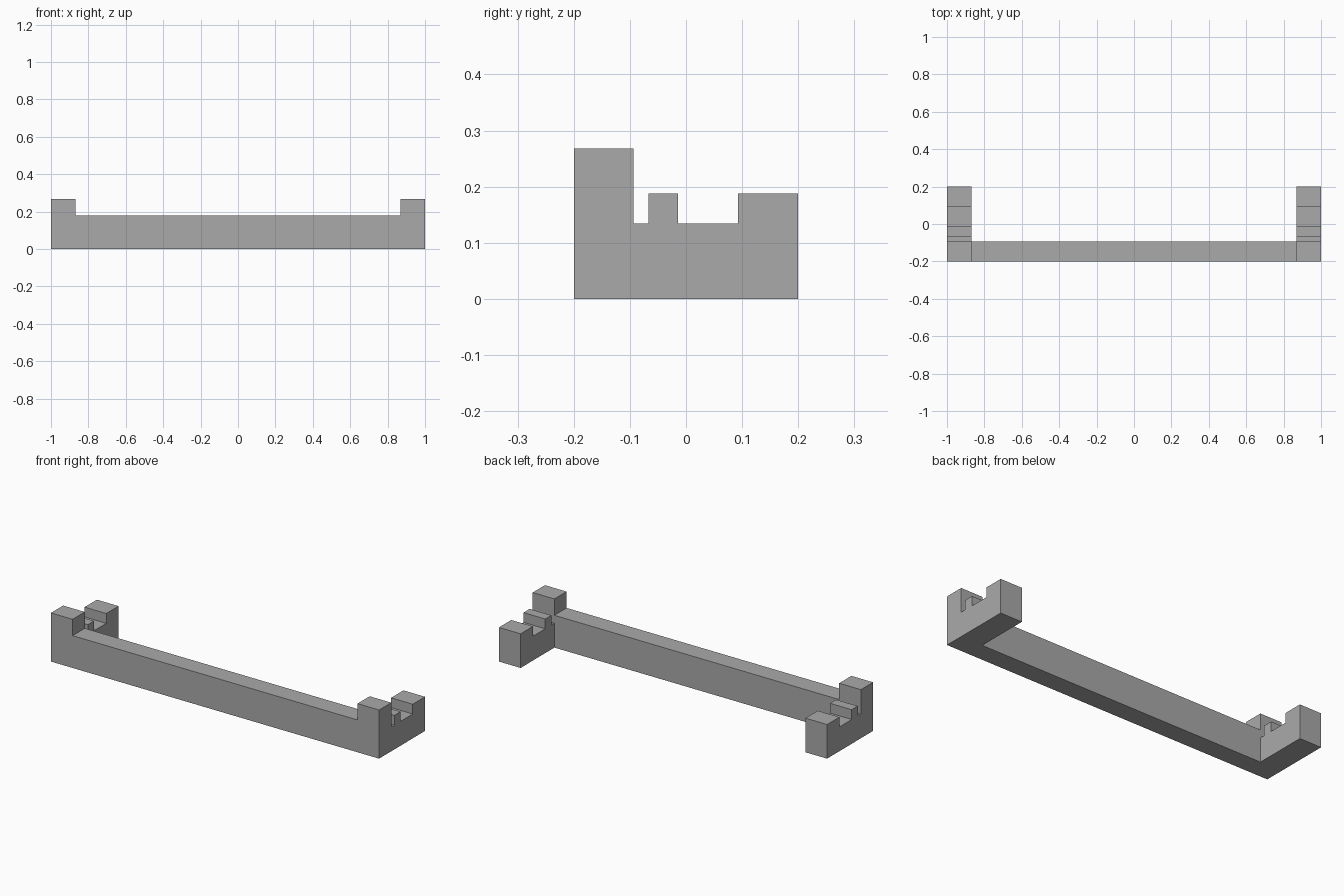
import bpy
import bmesh

cube = bpy.data.objects.get("Cube")
if cube:
    bpy.data.objects.remove(cube, do_unlink=True)

grey = bpy.data.materials.new("plain grey")
grey.use_nodes = True
colour = (0.4, 0.4, 0.4, 1)
grey.diffuse_color = colour
grey.node_tree.nodes["Principled BSDF"].inputs["Base Color"].default_value = colour


def extrude_profile(name, profile, x0, x1):
    """Solid from a (y, z) profile swept along x."""
    bm = bmesh.new()
    face = bm.faces.new([bm.verts.new((x0, y, z)) for y, z in profile])
    result = bmesh.ops.extrude_face_region(bm, geom=[face])
    moved = [v for v in result["geom"] if isinstance(v, bmesh.types.BMVert)]
    bmesh.ops.translate(bm, verts=moved, vec=(x1 - x0, 0, 0))
    bmesh.ops.recalc_face_normals(bm, faces=bm.faces)
    mesh = bpy.data.meshes.new(name)
    bm.to_mesh(mesh)
    bm.free()
    mesh.materials.append(grey)
    obj = bpy.data.objects.new(name, mesh)
    bpy.context.collection.objects.link(obj)
    return obj


# Notched end bracket: tall front post, slot, small rib, wide slot, rear block
FRONT, REAR, POST = -0.2, 0.2, -0.094
FLOOR, BLOCK, TALL = 0.134, 0.188, 0.268
bracket = [(FRONT, 0), (REAR, 0), (REAR, BLOCK), (0.093, BLOCK), (0.093, FLOOR),
           (-0.014, FLOOR), (-0.014, BLOCK), (-0.067, BLOCK), (-0.067, FLOOR),
           (POST, FLOOR), (POST, TALL), (FRONT, TALL)]

# Front rail, set slightly into both brackets
rail = extrude_profile("bracket_rail", [(FRONT, 0), (POST, 0), (POST, 0.178), (FRONT, 0.178)],
                       -0.9, 0.9)

# Fuse the brackets and rail into one solid
bpy.context.view_layer.objects.active = rail
for side, name in ((1, "left_bracket"), (-1, "right_bracket")):
    end = extrude_profile(name, bracket, side * 0.868, side)
    fuse = rail.modifiers.new(name, "BOOLEAN")
    fuse.operation = "UNION"
    fuse.solver = "EXACT"
    fuse.object = end
    bpy.ops.object.modifier_apply(modifier=fuse.name)
    bpy.data.objects.remove(end, do_unlink=True)

# Merge leftover coplanar faces
bm = bmesh.new()
bm.from_mesh(rail.data)
bmesh.ops.remove_doubles(bm, verts=bm.verts, dist=0.0001)
bmesh.ops.dissolve_limit(bm, angle_limit=0.01, verts=bm.verts, edges=bm.edges)
bm.to_mesh(rail.data)
bm.free()
